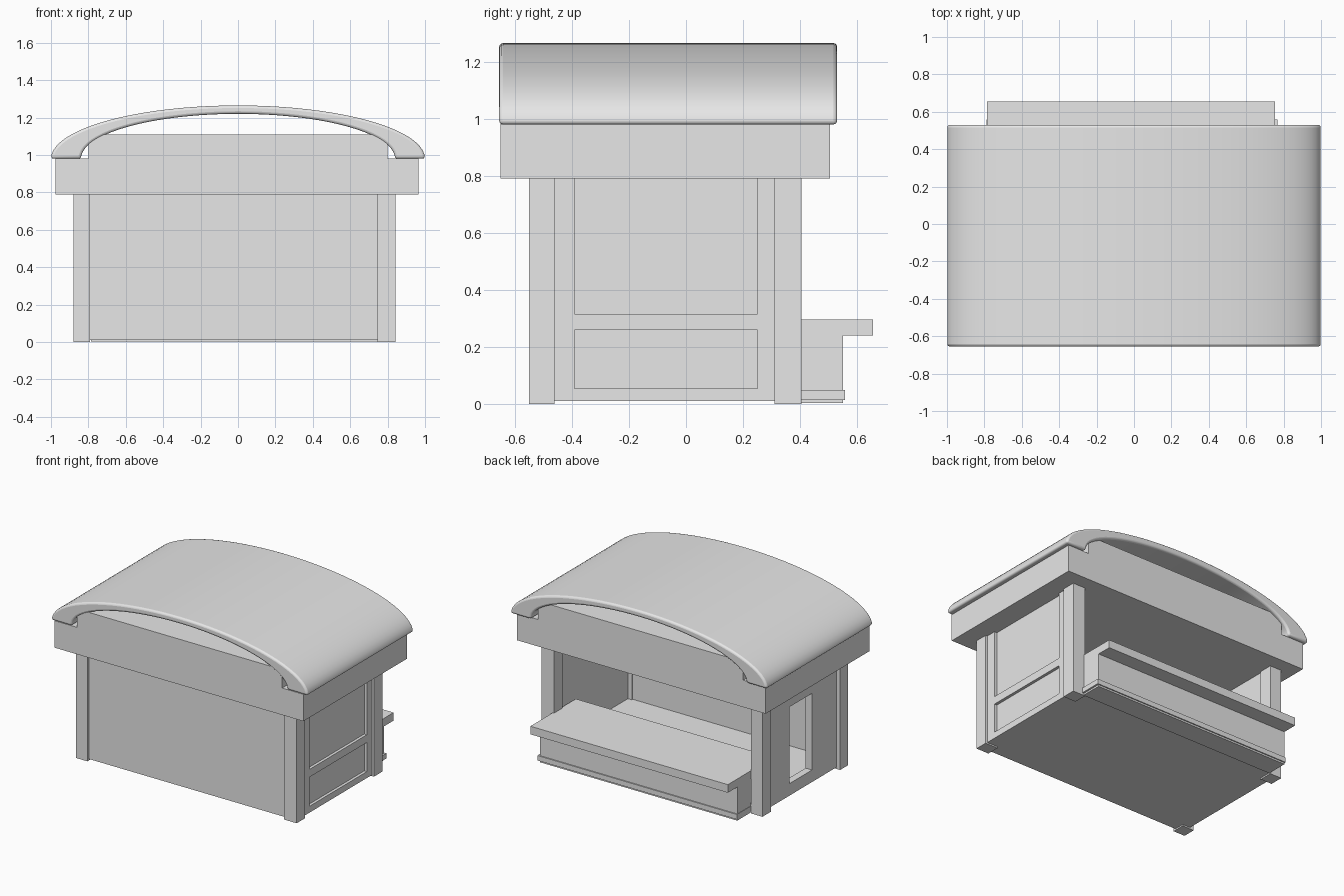
import bpy, bmesh, math

if "Cube" in bpy.data.objects:
    bpy.data.objects.remove(bpy.data.objects["Cube"])

grey = bpy.data.materials.new("plain_grey")
grey.diffuse_color = (0.8, 0.8, 0.8, 1)
grey.use_nodes = True
grey.node_tree.nodes["Principled BSDF"].inputs["Base Color"].default_value = grey.diffuse_color


def mesh_object(name, bm):
    bmesh.ops.recalc_face_normals(bm, faces=bm.faces[:])
    me = bpy.data.meshes.new(name)
    bm.to_mesh(me)
    bm.free()
    me.materials.append(grey)
    ob = bpy.data.objects.new(name, me)
    bpy.context.collection.objects.link(ob)
    return ob


def box(name, x0, x1, y0, y1, z0, z1):
    bm = bmesh.new()
    bmesh.ops.create_cube(bm, size=1)
    for v in bm.verts:
        v.co = (x1 if v.co.x > 0 else x0,
                y1 if v.co.y > 0 else y0,
                z1 if v.co.z > 0 else z0)
    return mesh_object(name, bm)


def extrude_y(name, profile, y0, y1):
    bm = bmesh.new()
    face = bm.faces.new([bm.verts.new((x, y0, z)) for x, z in profile])
    ext = bmesh.ops.extrude_face_region(bm, geom=[face])
    for g in ext["geom"]:
        if isinstance(g, bmesh.types.BMVert):
            g.co.y = y1
    return mesh_object(name, bm)


# Arched roof shell with softened rims
def arc(a, b, n=40):
    return [(a * math.cos(math.pi * i / n), 0.98 + b * math.sin(math.pi * i / n))
            for i in range(n + 1)]


roof = extrude_y("arched_roof", arc(1.0, 0.285) + arc(0.84, 0.24)[::-1], -0.655, 0.53)
bev = roof.modifiers.new("soft_rim", 'BEVEL')
bev.width = 0.014
bev.segments = 3
bev.limit_method = 'ANGLE'
bev.angle_limit = math.radians(50)
bpy.context.view_layer.objects.active = roof
roof.select_set(True)
bpy.ops.object.shade_smooth_by_angle(angle=math.radians(40))
roof.select_set(False)

# Fascia with the raised middle under the arch
extrude_y("fascia", [(-0.975, 0.79), (0.965, 0.79), (0.965, 0.98), (0.8, 0.98),
                     (0.8, 1.11), (-0.8, 1.11), (-0.8, 0.98), (-0.975, 0.98)],
          -0.65, 0.505)

# Corner posts
for side, x0, x1 in (("left", -0.88, -0.79), ("right", 0.745, 0.843)):
    box("front_post_" + side, x0, x1, -0.55, -0.46, 0, 0.79)
    box("back_post_" + side, x0, x1, 0.31, 0.405, 0, 0.79)

# Floor and front wall
box("floor", -0.80, 0.79, -0.50, 0.40, 0.01, 0.06)
box("front_wall", -0.80, 0.76, -0.533, -0.47, 0.01, 0.79)

# Right wall: thin panel with a frame around two recesses
box("right_panel", 0.775, 0.81, -0.46, 0.31, 0.01, 0.79)
fx0, fx1 = 0.80, 0.83
box("right_frame_front", fx0, fx1, -0.46, -0.39, 0.01, 0.79)
box("right_frame_back", fx0, fx1, 0.25, 0.31, 0.01, 0.79)
box("right_frame_bottom", fx0, fx1, -0.39, 0.25, 0.01, 0.055)
box("right_frame_middle", fx0, fx1, -0.39, 0.25, 0.26, 0.315)

# Left wall with a tall opening
wx0, wx1 = -0.85, -0.80
box("left_wall_front", wx0, wx1, -0.46, -0.19, 0.01, 0.79)
box("left_wall_back", wx0, wx1, 0.06, 0.31, 0.01, 0.79)
box("left_wall_top", wx0, wx1, -0.19, 0.06, 0.635, 0.79)
box("left_wall_bottom", wx0, wx1, -0.19, 0.06, 0.01, 0.095)

# Serving counter at the back
box("counter_base", -0.785, 0.755, 0.40, 0.55, 0.003, 0.25)
box("counter_top", -0.785, 0.755, 0.15, 0.655, 0.24, 0.297)
box("counter_moulding", -0.788, 0.768, 0.40, 0.558, 0.015, 0.05)
